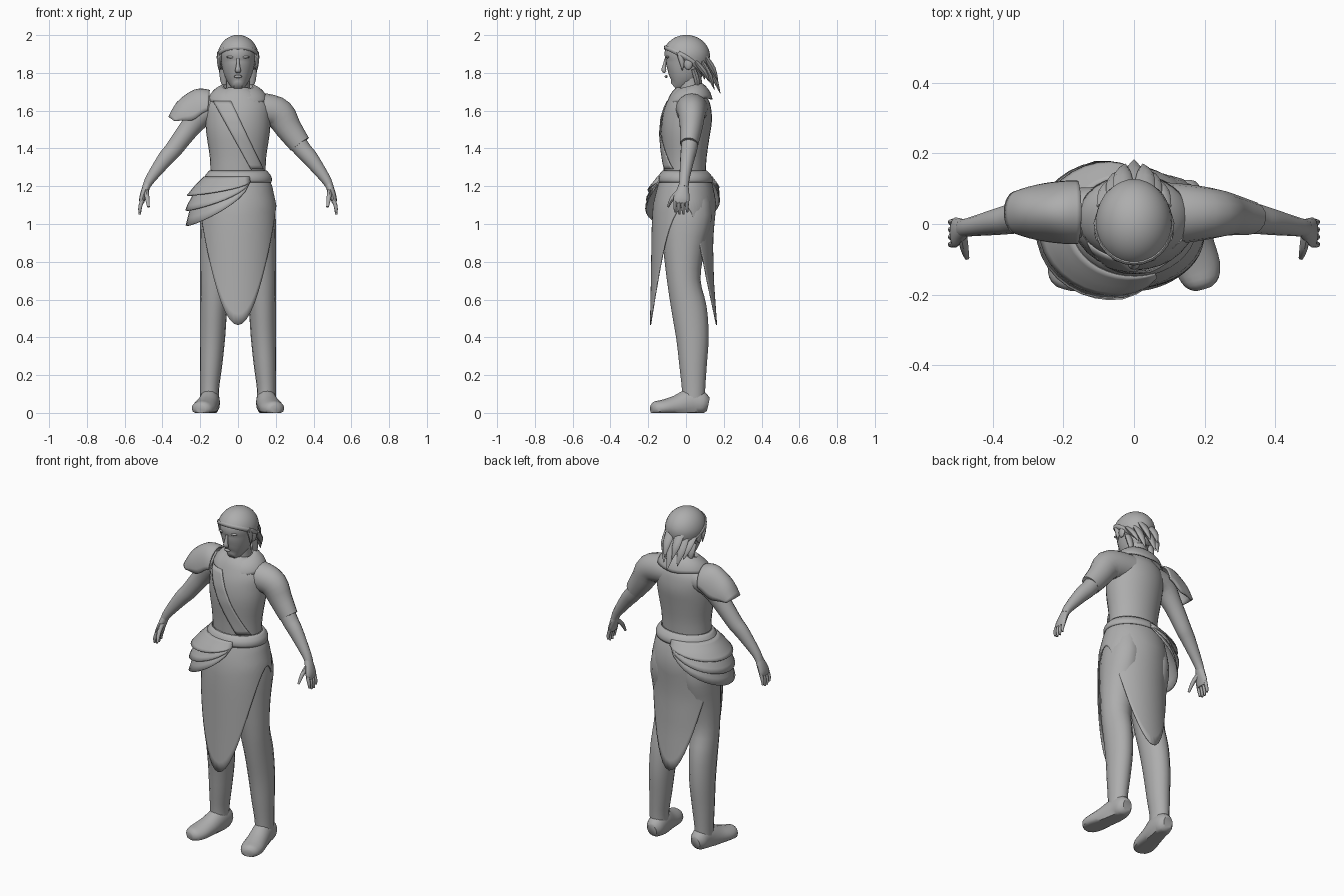
import bpy
import bmesh
from math import sin, cos, pi, asin, radians
from mathutils import Vector

default_cube = bpy.data.objects.get("Cube")
if default_cube:
    bpy.data.objects.remove(default_cube, do_unlink=True)

grey = bpy.data.materials.new("plain_grey")
grey.use_nodes = True
grey.diffuse_color = (0.42, 0.42, 0.42, 1)
shader = next(n for n in grey.node_tree.nodes if n.type == 'BSDF_PRINCIPLED')
shader.inputs["Base Color"].default_value = grey.diffuse_color


def finish(name, bm, mirror=False, thickness=0):
    bmesh.ops.remove_doubles(bm, verts=bm.verts, dist=0.0001)
    bmesh.ops.recalc_face_normals(bm, faces=bm.faces)
    mesh = bpy.data.meshes.new(name)
    bm.to_mesh(mesh)
    bm.free()
    mesh.materials.append(grey)
    for poly in mesh.polygons:
        poly.use_smooth = True
    mesh.set_sharp_from_angle(angle=radians(45))
    obj = bpy.data.objects.new(name, mesh)
    bpy.context.scene.collection.objects.link(obj)
    if thickness:
        solid = obj.modifiers.new("thickness", 'SOLIDIFY')
        solid.thickness = thickness
        solid.offset = 0
    if mirror:
        obj.modifiers.new("mirror", 'MIRROR')
    return obj


def spline(rows, t):
    """Smooth interpolation through rows of numbers, t from zero to one."""
    pos = t * (len(rows) - 1)
    i = min(int(pos), len(rows) - 2)
    f = pos - i
    p0, p1, p2, p3 = (rows[max(0, min(len(rows) - 1, i + k))] for k in (-1, 0, 1, 2))
    return [b + f * (c - a + f * (2 * a - 5 * b + 4 * c - d + f * (3 * (b - c) + d - a))) / 2
            for a, b, c, d in zip(p0, p1, p2, p3)]


def tube(name, rows, side=(0, 1, 0), sides=16, steps=3, mirror=False, floor=-1):
    """Capped tube through rows of x, y, z, radius along side, other radius."""
    count = (len(rows) - 1) * steps
    path = [spline(rows, i / count) for i in range(count + 1)]
    centres = [Vector(p[:3]) for p in path]
    bm = bmesh.new()
    rings = []
    for i, p in enumerate(path):
        along = (centres[min(i + 1, count)] - centres[max(i - 1, 0)]).normalized()
        u = Vector(side)
        u = (u - along * u.dot(along)).normalized()
        v = along.cross(u)
        ring = []
        for k in range(sides):
            a = 2 * pi * k / sides
            co = centres[i] + u * cos(a) * p[3] + v * sin(a) * p[4]
            co.z = max(co.z, floor)
            ring.append(bm.verts.new(co))
        rings.append(ring)
    for r, s in zip(rings, rings[1:]):
        for k in range(sides):
            n = (k + 1) % sides
            bm.faces.new((r[k], r[n], s[n], s[k]))
    bm.faces.new(rings[0])
    bm.faces.new(rings[-1])
    return finish(name, bm, mirror)


def column(name, rows, **options):
    """Upright tube from rows of z, centre x, half width, front y, back y."""
    return tube(name, [(x, (f + b) / 2, z, (b - f) / 2, w) for z, x, w, f, b in rows], **options)


def sheet(name, point, cols, rows, thickness=0.006):
    """Thin surface, point(u, v) with both from zero to one."""
    bm = bmesh.new()
    grid = [[bm.verts.new(point(i / cols, j / rows)) for i in range(cols + 1)]
            for j in range(rows + 1)]
    for a, b in zip(grid, grid[1:]):
        for i in range(cols):
            bm.faces.new((a[i], a[i + 1], b[i + 1], b[i]))
    return finish(name, bm, thickness=thickness)


def blob(name, centre, size, mirror=False):
    bm = bmesh.new()
    bmesh.ops.create_uvsphere(bm, u_segments=12, v_segments=8, radius=1)
    for v in bm.verts:
        v.co = Vector(c + s * k for c, s, k in zip(centre, size, v.co))
    return finish(name, bm, mirror)


# Body outline: z, half width, front y, back y
outline = [
    (0.46, 0.203, -0.188, 0.162), (0.7, 0.203, -0.183, 0.145), (0.9, 0.203, -0.18, 0.14),
    (1.0, 0.203, -0.178, 0.147), (1.1, 0.2, -0.172, 0.158), (1.2, 0.178, -0.148, 0.142),
    (1.28, 0.146, -0.118, 0.105), (1.36, 0.15, -0.122, 0.11), (1.48, 0.168, -0.132, 0.127),
    (1.56, 0.172, -0.125, 0.138), (1.62, 0.17, -0.108, 0.134), (1.67, 0.14, -0.085, 0.12),
    (1.71, 0.08, -0.05, 0.1)]


def body_size(z):
    for a, b in zip(outline, outline[1:]):
        if z <= b[0]:
            f = (z - a[0]) / (b[0] - a[0])
            return [p + (q - p) * f for p, q in zip(a[1:], b[1:])]
    return outline[-1][1:]


def body_point(angle, z, out=0.0):
    """Point on the body, angle zero at the front and positive to the left."""
    w, f, b = body_size(z)
    return ((w + out) * sin(angle), (f + b) / 2 - ((b - f) / 2 + out) * cos(angle), z)


# Torso
column("torso", [(z, 0, w, f, b) for z, w, f, b in outline[6:]], sides=28)


# Skirt with long front and back points
def skirt_point(u, v):
    a = 2 * pi * u
    low = 0.465 + 0.63 * sin(a) ** 2
    return body_point(a, 1.27 + (low - 1.27) * v)


sheet("skirt", skirt_point, 56, 14)
sheet("waistband", lambda u, v: body_point(2 * pi * u, 1.28 - 0.06 * v, 0.004 + 0.012 * sin(pi * v)), 40, 5)

# Draped cloth layers over the right hip
for layer, depth in enumerate((0.26, 0.18, 0.1)):
    def drape_point(u, v):
        swell = sin(pi * u) ** 0.8
        a = radians(20 - 200 * u)
        return body_point(a, 1.25 - (0.03 + (depth - 0.03) * swell) * v,
                          0.012 + 0.004 * layer + 0.06 * v * swell)
    sheet("hip_drape_" + str(layer + 1), drape_point, 22, 6)


# Diagonal chest sash
def sash_point(u, v):
    left = -0.125 + 0.19 * v
    right = -0.035 + 0.162 * v
    x = left + (right - left) * u
    z = 1.65 - 0.36 * v
    return body_point(asin(max(-1, min(1, x / body_size(z)[0]))), z, 0.008)


sheet("chest_sash", sash_point, 6, 16)


# Cowl around the neck
cowl = [(0.066, 1.69), (0.08, 1.725), (0.105, 1.72), (0.14, 1.69), (0.156, 1.655)]


def cowl_point(u, v):
    a = 2 * pi * u
    r, z = spline(cowl, v)
    return (r * sin(a), 0.018 - r * 0.76 * cos(a), z - 0.018 * cos(a) - 0.014 * v * abs(cos(a)) ** 6)


sheet("cowl", cowl_point, 32, 8, 0.008)

# Legs and feet
column("leg", [
    (0.05, 0.15, 0.05, -0.02, 0.1), (0.13, 0.15, 0.05, -0.022, 0.102),
    (0.25, 0.143, 0.059, -0.035, 0.11), (0.4, 0.135, 0.067, -0.052, 0.12),
    (0.55, 0.129, 0.072, -0.077, 0.11), (0.7, 0.119, 0.082, -0.1, 0.077),
    (0.88, 0.104, 0.098, -0.122, 0.1), (1.05, 0.102, 0.096, -0.13, 0.138),
    (1.2, 0.09, 0.07, -0.11, 0.11)], mirror=True)
tube("foot", [
    (0.146, 0.118, 0.045, 0.03, 0.035), (0.147, 0.09, 0.05, 0.05, 0.06),
    (0.15, 0.03, 0.055, 0.054, 0.075), (0.165, -0.05, 0.035, 0.06, 0.058),
    (0.181, -0.12, 0.025, 0.064, 0.045), (0.192, -0.165, 0.02, 0.05, 0.04),
    (0.197, -0.183, 0.018, 0.026, 0.022)], side=(1, 0, 0), mirror=True, floor=0)

# Arms, mirrored, with the left sleeve over the top
tube("arm", [
    (0.1, 0.03, 1.61, 0.075, 0.075), (0.18, 0.03, 1.595, 0.07, 0.072),
    (0.25, 0.028, 1.515, 0.053, 0.056), (0.3, 0.022, 1.45, 0.047, 0.05),
    (0.345, 0.015, 1.39, 0.043, 0.046), (0.385, 0.007, 1.345, 0.038, 0.042),
    (0.463, -0.008, 1.24, 0.027, 0.027), (0.487, -0.012, 1.195, 0.026, 0.02)], mirror=True)
tube("left_sleeve", [
    (0.06, 0.03, 1.61, 0.09, 0.085), (0.15, 0.03, 1.605, 0.083, 0.085),
    (0.22, 0.03, 1.58, 0.072, 0.082), (0.267, 0.027, 1.507, 0.06, 0.07),
    (0.328, 0.017, 1.422, 0.048, 0.058)])

# Hands
tube("palm", [
    (0.48, -0.012, 1.21, 0.025, 0.02), (0.493, -0.017, 1.175, 0.034, 0.02),
    (0.506, -0.024, 1.135, 0.043, 0.017), (0.51, -0.025, 1.11, 0.038, 0.012)], sides=12, mirror=True)
for i, name in enumerate(("index", "middle", "ring", "little")):
    y = -0.056 + 0.021 * i
    tip = 1.05 + (0.012 if i in (0, 3) else 0)
    tube(name + "_finger", [
        (0.506, y, 1.13, 0.01, 0.01), (0.518, y - 0.002, 1.09, 0.009, 0.01),
        (0.52, y, tip, 0.005, 0.006)], sides=8, mirror=True)
tube("thumb", [
    (0.487, -0.03, 1.175, 0.016, 0.014), (0.481, -0.07, 1.14, 0.012, 0.012),
    (0.474, -0.096, 1.09, 0.006, 0.007)], sides=8, mirror=True)

# Right shoulder guard: top x, top z, edge x, edge z, half depth
guard = [
    (-0.15, 1.705, -0.16, 1.6, 0.085), (-0.2, 1.712, -0.19, 1.585, 0.085),
    (-0.25, 1.697, -0.24, 1.55, 0.08), (-0.32, 1.642, -0.29, 1.548, 0.07),
    (-0.365, 1.565, -0.335, 1.545, 0.055)]


def guard_point(u, v):
    tx, tz, ex, ez, w = spline(guard, v)
    a = pi * (u - 0.5)
    return (ex + (tx - ex) * cos(a), 0.033 + w * sin(a), ez + (tz - ez) * cos(a))


sheet("shoulder_guard", guard_point, 16, 12, 0.01)

# Neck, head and face
column("neck", [(1.66, 0, 0.066, -0.04, 0.095), (1.74, 0, 0.06, -0.04, 0.085),
                (1.82, 0, 0.06, -0.04, 0.08)])
column("head", [
    (1.727, 0, 0.022, -0.088, -0.04), (1.745, 0, 0.045, -0.098, 0.01),
    (1.78, 0, 0.068, -0.106, 0.06), (1.82, 0, 0.082, -0.11, 0.095),
    (1.86, 0, 0.09, -0.108, 0.11), (1.91, 0, 0.094, -0.113, 0.115),
    (1.955, 0, 0.08, -0.09, 0.095), (1.985, 0, 0.04, -0.04, 0.05)], sides=24)
tube("nose", [(0, -0.106, 1.875, 0.008, 0.008), (0, -0.114, 1.84, 0.009, 0.01),
              (0, -0.117, 1.815, 0.013, 0.016), (0, -0.108, 1.803, 0.006, 0.012)], sides=10)
blob("lips", (0, -0.105, 1.781), (0.022, 0.008, 0.008))
blob("brow", (0.036, -0.098, 1.884), (0.026, 0.01, 0.007), mirror=True)
blob("ear", (0.097, 0.012, 1.85), (0.012, 0.024, 0.034), mirror=True)


# Hair cap, longer at the back
def hair_point(u, v, out=0.0):
    a = 2 * pi * u
    back = (1 - cos(a)) / 2
    low = 1.925 - 0.02 * sin(a) ** 2 - 0.16 * back ** 2
    z = 2 - (2 - low) * v * v
    rise = (z - 1.885) / 0.115
    r = max(0, 1 - rise * rise) ** 0.5 if rise > 0 else 1 + 0.22 * rise
    return ((0.108 * r + out) * sin(a), 0.002 - (0.125 * r + out) * cos(a), z)


sheet("hair_cap", hair_point, 36, 12, 0.002)

# Rolled hair band over the brow
band = [hair_point(t / 12, 0.93, 0.001) + (0.011, 0.006) for t in range(-4, 5)]
tube("brow_band", band, side=(0, 0, 1), sides=8, steps=2)

# Hair locks: start, tip and width
locks = [
    ((0, 0.1, 1.86), (0, 0.182, 1.69), 0.034), ((0.05, 0.085, 1.86), (0.045, 0.15, 1.71), 0.03),
    ((0.03, 0.1, 1.89), (0.025, 0.17, 1.755), 0.03), ((0.08, 0.05, 1.86), (0.07, 0.125, 1.75), 0.026),
    ((0.075, 0.04, 1.82), (0.066, 0.06, 1.7), 0.024), ((0.096, -0.04, 1.91), (0.097, -0.02, 1.81), 0.014)]
for i, (start, tip, width) in enumerate(locks):
    a, b = Vector(start), Vector(tip)
    middle = (a + b) / 2 + Vector((0.004 if a.x else 0, 0.008, 0))
    tube("hair_lock_" + str(i + 1), [(*a, 0.012, width), (*middle, 0.014, width * 0.8),
                                     (*b, 0.001, 0.002)], sides=8, mirror=a.x > 0)
